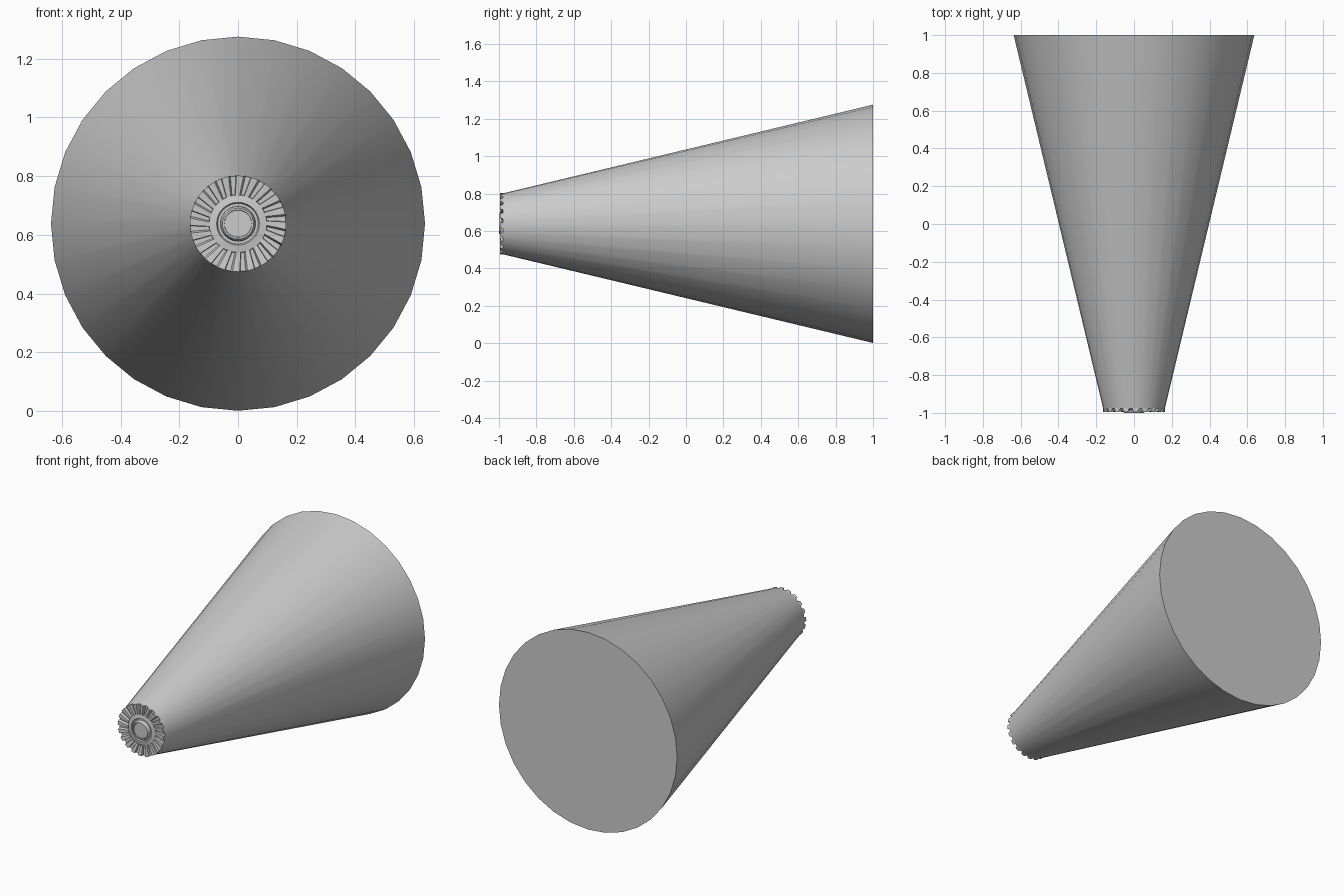
import bpy, bmesh
from math import sin, cos, tau, radians

if "Cube" in bpy.data.objects:
    bpy.data.objects.remove(bpy.data.objects["Cube"])

CZ = 0.638


def point(r, y, a):
    return (r * sin(a), y, CZ + r * cos(a))


def finish(name, bm, angle):
    bmesh.ops.remove_doubles(bm, verts=bm.verts, dist=1e-5)
    bmesh.ops.recalc_face_normals(bm, faces=bm.faces)
    me = bpy.data.meshes.new(name)
    bm.to_mesh(me)
    bm.free()
    ob = bpy.data.objects.new(name, me)
    bpy.context.collection.objects.link(ob)
    bpy.ops.object.select_all(action='DESELECT')
    ob.select_set(True)
    bpy.context.view_layer.objects.active = ob
    bpy.ops.object.shade_smooth_by_angle(angle=radians(angle))


def lathe(name, profile, sides):
    """Revolve (radius, y) points about the long axis and cap both ends."""
    bm = bmesh.new()
    rings = [[bm.verts.new(point(r, y, tau * i / sides)) for i in range(sides)]
             for r, y in profile]
    for a, b in zip(rings, rings[1:]):
        for i in range(sides):
            j = (i + 1) % sides
            bm.faces.new((a[i], a[j], b[j], b[i]))
    bm.faces.new(rings[0])
    bm.faces.new(rings[-1])
    finish(name, bm, 30)


# Long tapered body with a shallow recess at the small end
lathe("cone_body", [(0.637, 1.0), (0.163, -0.978), (0.1, -0.974)], 32)

# Stepped central hub
lathe("hub", [(0.1, -0.97), (0.098, -0.982), (0.073, -0.986), (0.069, -0.978),
              (0.06, -0.978), (0.058, -0.992), (0.053, -1.0), (0.047, -1.0),
              (0.046, -0.997)], 32)

# Crown of slanted radial teeth
N = 20
bm = bmesh.new()
for k in range(N):
    a = tau * k / N
    w = tau / N
    loops = []
    for r, top, twist in ((0.097, -0.987, 0.0), (0.164, -0.994, 0.06)):
        section = [(-0.36, -0.97), (-0.3, top), (0.18, top), (0.36, -0.97)]
        loops.append([bm.verts.new(point(r, y, a + twist + t * w))
                      for t, y in section])
    p, q = loops
    for i in range(4):
        j = (i + 1) % 4
        bm.faces.new((p[i], p[j], q[j], q[i]))
    bm.faces.new(p)
    bm.faces.new(q)
finish("crown_teeth", bm, 20)
